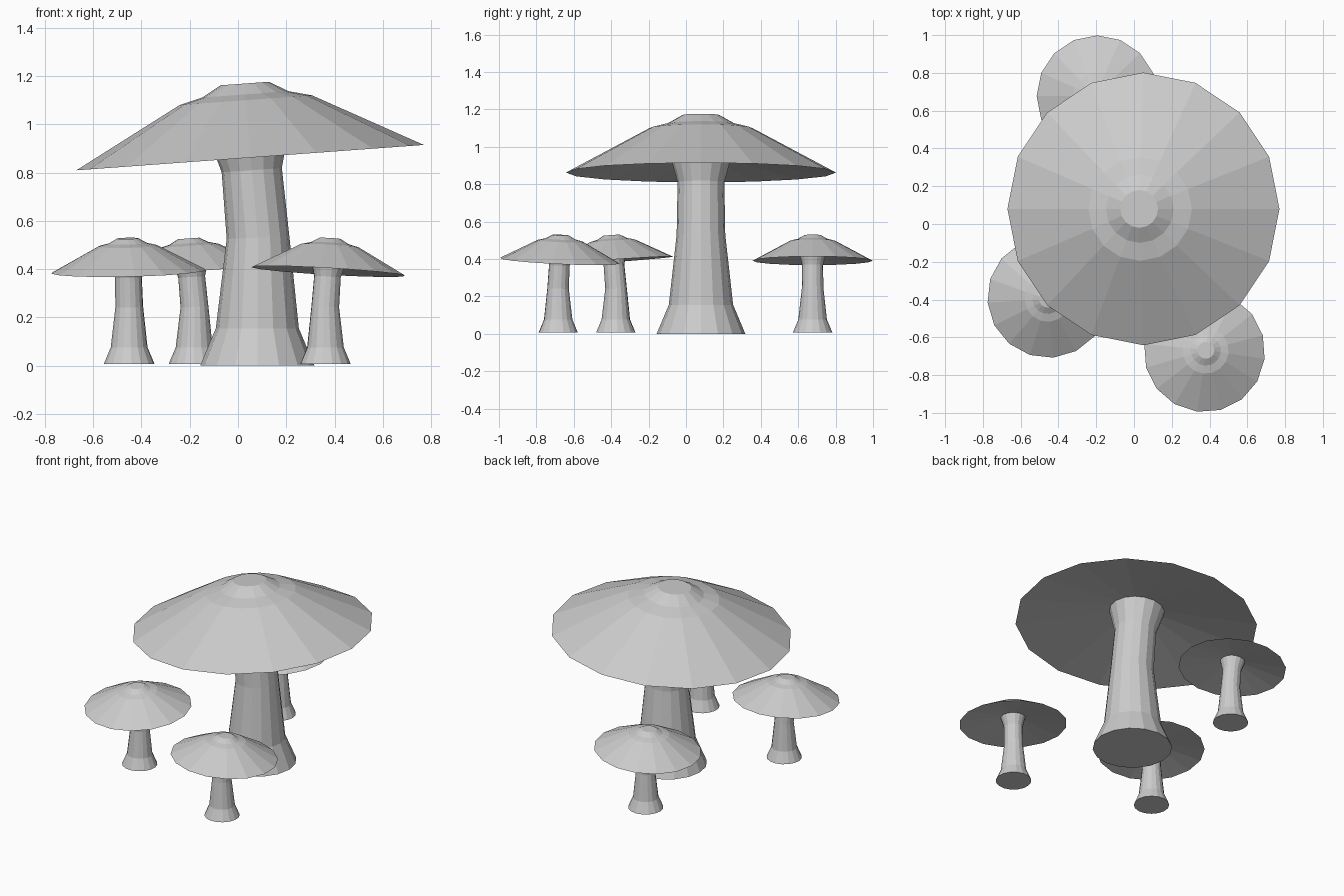
import bpy, bmesh
from math import sin, cos, pi, atan, radians
from mathutils import Matrix, Vector

if "Cube" in bpy.data.objects:
    bpy.data.objects.remove(bpy.data.objects["Cube"])

SIDES = 16
TILT = atan(0.073)


def loft(name, rings):
    """Rings are (centre x, centre z, radius, tilt); both ends are closed."""
    bm = bmesh.new()
    loops = []
    for cx, cz, r, tilt in rings:
        m = Matrix.Translation((cx, 0, cz)) @ Matrix.Rotation(-tilt, 4, 'Y')
        loops.append([bm.verts.new(m @ Vector((r * cos(2 * pi * i / SIDES),
                                               r * sin(2 * pi * i / SIDES), 0)))
                      for i in range(SIDES)])
    for a, b in zip(loops, loops[1:]):
        for i in range(SIDES):
            j = (i + 1) % SIDES
            bm.faces.new((a[i], a[j], b[j], b[i]))
    bm.faces.new(loops[0][::-1])
    bm.faces.new(loops[-1])
    bmesh.ops.recalc_face_normals(bm, faces=bm.faces)
    mesh = bpy.data.meshes.new(name)
    bm.to_mesh(mesh)
    bm.free()
    return mesh


# Flared, leaning stem (origin under the centre of the cap rim)
stem = loft("stem", [
    (0.03, 0.0, 0.237, 0),
    (0.03, 0.155, 0.172, 0),
    (0.033, 0.53, 0.13, TILT / 2),
    (0.007, 0.81, 0.125, TILT),
    (-0.006, 0.955, 0.165, TILT),
])

# Tilted cap: hollow underside, rim, cone, shoulder, flat crown
cap = loft("cap", [
    (-0.073 * h, 0.862 + h, r, TILT) for r, h in
    [(0.16, 0.092), (0.722, 0.0), (0.275, 0.238), (0.18, 0.262), (0.1, 0.307)]
])

# One large mushroom and three small ones: name, x, y, z, scale, turn
for name, x, y, z, s, turn in [
    ("large", 0.05, 0.08, 0.0, 1.0, 0),
    ("front_right", 0.373, -0.675, 0.007, 0.445, 218),
    ("front_left", -0.455, -0.388, 0.007, 0.445, 72.5),
    ("back", -0.195, 0.677, 0.007, 0.445, 0),
]:
    for part, mesh in (("stem", stem), ("cap", cap)):
        ob = bpy.data.objects.new(f"{name}_{part}", mesh)
        ob.location = (x, y, z)
        ob.rotation_euler.z = radians(turn)
        ob.scale = (s, s, s)
        bpy.context.collection.objects.link(ob)
